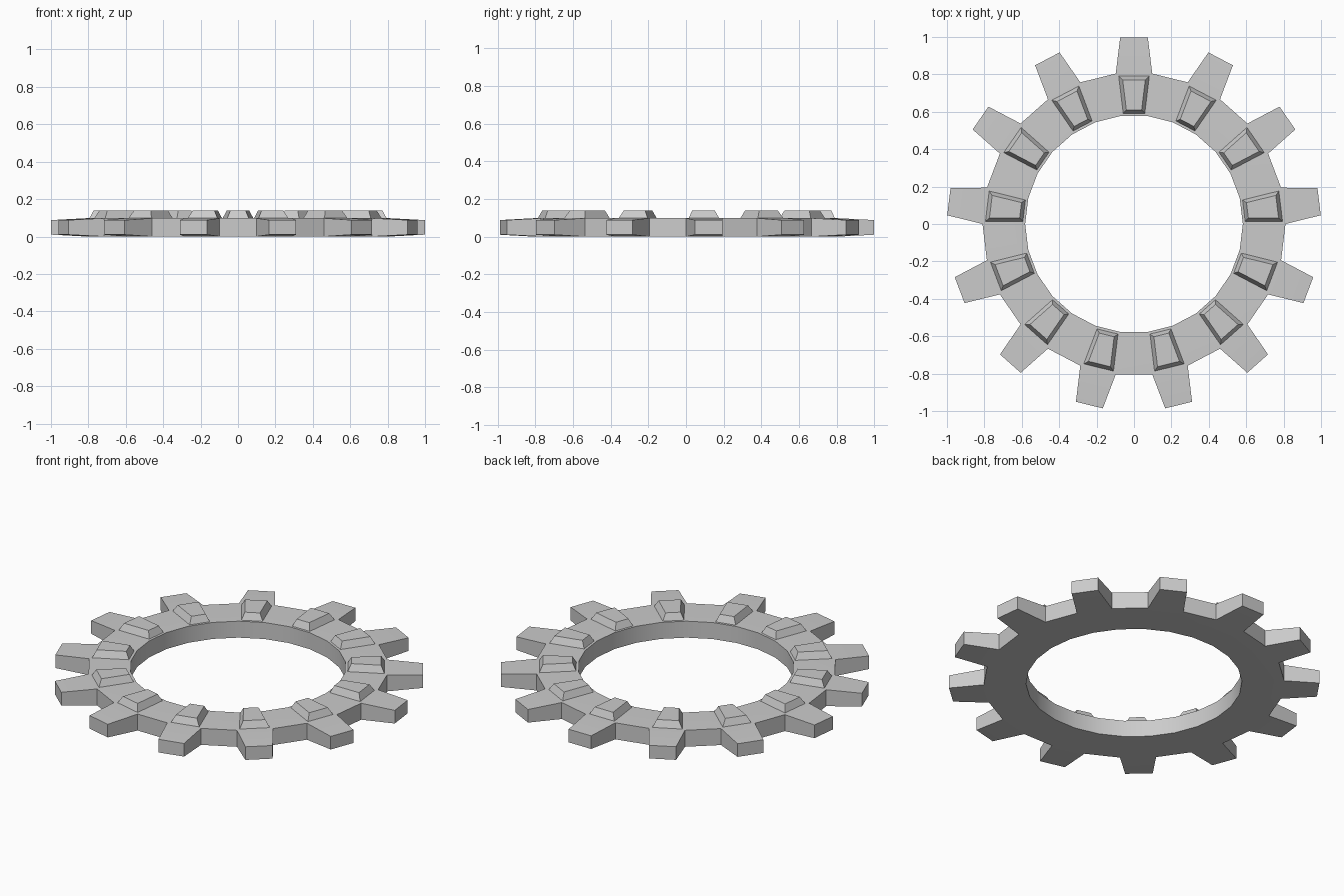
import bpy, bmesh
from math import pi, sin, cos, radians

if "Cube" in bpy.data.objects:
    bpy.data.objects.remove(bpy.data.objects["Cube"])

TEETH = 13
N = TEETH * 2            # alternating tooth / gap sectors
R_IN, R_OUT, H = 0.582, 0.81, 0.098
TIP_R, TIP_HALF, TIP_Z = 0.997, 0.074, (0.01, 0.088)

bm = bmesh.new()

def point(r, side, z, ang):
    """Point at distance r along a direction, offset sideways."""
    return bm.verts.new((r * cos(ang) - side * sin(ang),
                         r * sin(ang) + side * cos(ang), z))

# Ring corners: inner/outer, bottom/top
cols = []
for i in range(N):
    a = pi / 2 + (i - 0.5) * 2 * pi / N
    cols.append([point(R_IN, 0, 0, a), point(R_OUT, 0, 0, a),
                 point(R_OUT, 0, H, a), point(R_IN, 0, H, a)])

pads = []
for i in range(N):
    a, b = cols[i], cols[(i + 1) % N]
    bm.faces.new((a[0], b[0], b[1], a[1]))           # underside
    bm.faces.new((a[3], b[3], b[0], a[0]))           # inner wall
    top = bm.faces.new((a[2], b[2], b[3], a[3]))     # upper face
    if i % 2:
        bm.faces.new((a[1], b[1], b[2], a[2]))       # gap wall
        continue
    pads.append(top)
    # Tapered tooth
    ang = pi / 2 + i * 2 * pi / N
    tip = [point(TIP_R, s * TIP_HALF, z, ang)
           for s, z in ((-1, TIP_Z[0]), (1, TIP_Z[0]), (1, TIP_Z[1]), (-1, TIP_Z[1]))]
    base = [a[1], b[1], b[2], a[2]]
    for k in range(4):
        m = (k + 1) % 4
        bm.faces.new((base[k], base[m], tip[m], tip[k]))
    bm.faces.new(tip)

bmesh.ops.recalc_face_normals(bm, faces=bm.faces)

# Raised bevelled pads, one inboard of each tooth
bmesh.ops.inset_individual(bm, faces=pads, thickness=0.014, use_even_offset=True)
bmesh.ops.inset_individual(bm, faces=pads, thickness=0.019, use_even_offset=True)
for v in {v for f in pads for v in f.verts}:
    v.co.z = 0.138

mesh = bpy.data.meshes.new("toothed_ring")
bm.to_mesh(mesh)
bm.free()
ring = bpy.data.objects.new("toothed_ring", mesh)
bpy.context.collection.objects.link(ring)
bpy.context.view_layer.objects.active = ring
ring.select_set(True)
bpy.ops.object.shade_smooth_by_angle(angle=radians(20))
